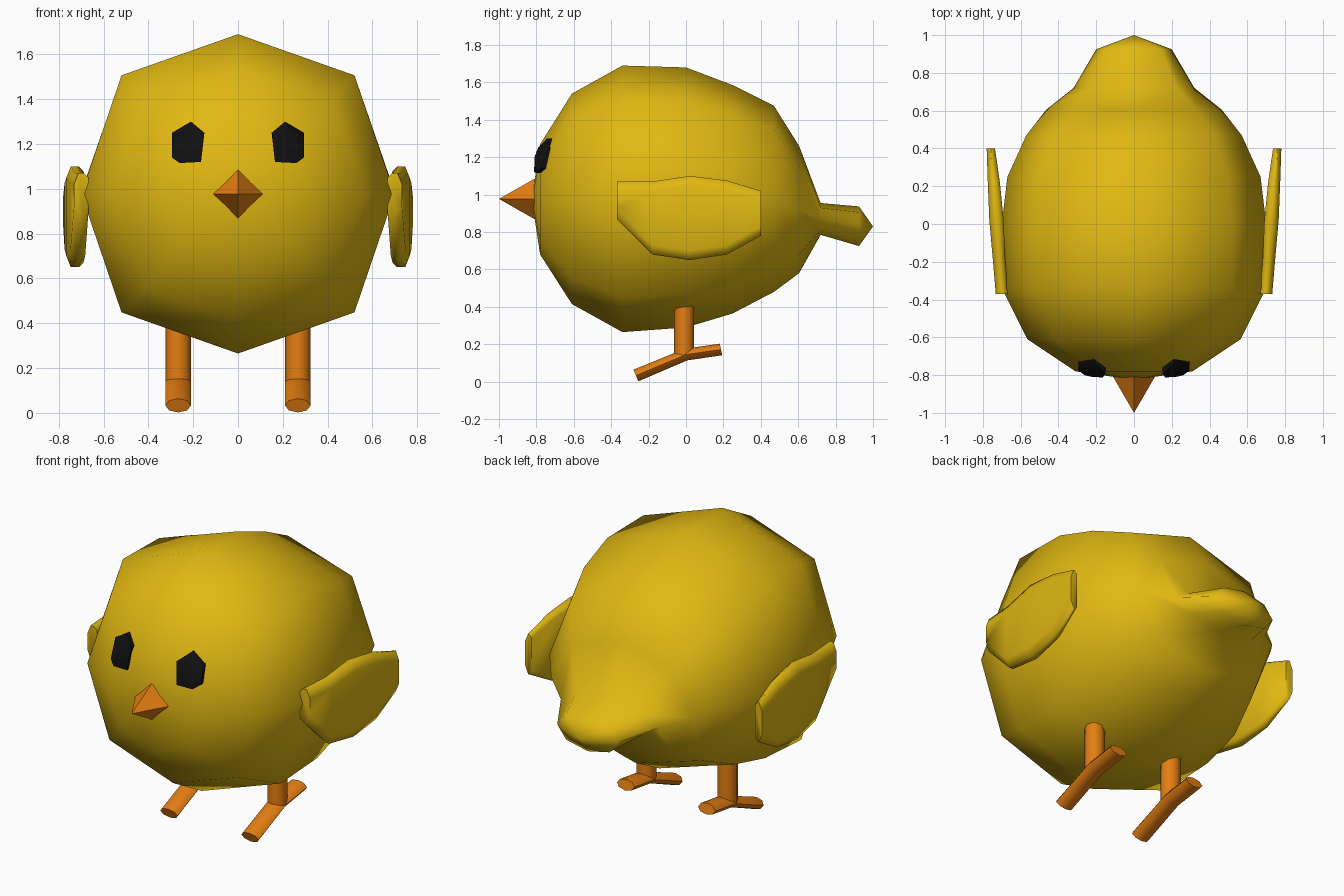
import bpy, bmesh
from math import sin, cos, pi, hypot

if "Cube" in bpy.data.objects:
    bpy.data.objects.remove(bpy.data.objects["Cube"])


def material(name, rgb):
    m = bpy.data.materials.new(name)
    m.diffuse_color = (*rgb, 1)
    m.use_nodes = True
    m.node_tree.nodes["Principled BSDF"].inputs["Base Color"].default_value = m.diffuse_color
    return m


YELLOW = material("yellow", (0.75, 0.48, 0.006))
ORANGE = material("orange", (0.78, 0.21, 0.006))
BLACK = material("black", (0.005, 0.005, 0.005))


def loft(name, rings, mat, poles=(None, None), smooth=None):
    """Skin equal-length rings of points; close ends with poles or caps."""
    bm = bmesh.new()
    loops = [[bm.verts.new(p) for p in r] for r in rings]
    n = len(loops[0])
    for a, b in zip(loops, loops[1:]):
        for i in range(n):
            j = (i + 1) % n
            bm.faces.new((a[i], a[j], b[j], b[i]))
    for loop, pole in zip((loops[0], loops[-1]), poles):
        if pole is None:
            bm.faces.new(loop)
        else:
            v = bm.verts.new(pole)
            for i in range(n):
                bm.faces.new((loop[i], loop[(i + 1) % n], v))
    bmesh.ops.recalc_face_normals(bm, faces=bm.faces)
    me = bpy.data.meshes.new(name)
    bm.to_mesh(me)
    bm.free()
    me.materials.append(mat)
    ob = bpy.data.objects.new(name, me)
    bpy.context.collection.objects.link(ob)
    if smooth is not None:
        bpy.ops.object.select_all(action='DESELECT')
        ob.select_set(True)
        bpy.context.view_layer.objects.active = ob
        bpy.ops.object.shade_smooth_by_angle(angle=smooth)
    return ob


def circle(n=8):
    return [(sin(2 * pi * i / n), cos(2 * pi * i / n)) for i in range(n)]


# Body and tail: (y, half width, bottom z, top z)
profile = [(-.78, .31, .68, 1.27), (-.61, .565, .415, 1.54), (-.34, .70, .265, 1.69),
           (0, .70, .29, 1.68), (.25, .67, .365, 1.585), (.47, .57, .48, 1.475),
           (.605, .465, .58, 1.26), (.72, .32, .785, .955), (.925, .2, .725, .937)]
rings = []
for y, w, lo, hi in profile:
    c, h = (lo + hi) / 2, (hi - lo) / 2
    k = 1.05 if y < .6 else 1      # diagonals slightly fuller
    rings.append([(s * w * (k if abs(s * t) > .1 else 1), y,
                   c + t * h * (k if abs(s * t) > .1 else 1)) for s, t in circle()])
loft("body", rings, YELLOW, ((0, -.825, .975), (0, 1, .83)), pi)

# Beak
base = [(s * .11, -.81, .977 + t * .108) for s, t in circle(4)]
loft("beak", [base], ORANGE, (None, (0, -1, .977)))


def face_y(x, z):
    """Depth of the body front at a point."""
    r = hypot(x, z - .975)
    return -.825 + .15 * r if r < .3 else -.78 + .65 * (r - .3)


wing = [(-.37, .668, .732, .87, 1.07), (-.18, .682, .748, .68, 1.07), (.02, .69, .766, .65, 1.1),
        (.22, .71, .774, .68, 1.075), (.40, .736, .78, .78, 1.02)]
eye = [(.21, 1.30), (.295, 1.25), (.295, 1.14), (.26, 1.115), (.165, 1.12), (.15, 1.25)]

for side, s in (("left", -1), ("right", 1)):
    # Eyes follow the curve of the face
    eye_rings = [[(s * x, face_y(x, z) + d, z) for x, z in eye] for d in (.03, -.02)]
    loft(side + "_eye", eye_rings, BLACK, (None, (s * .22, -.81, 1.2)), .9)

    # Wings: thin slabs with a rounded outer face, leaning outward to the rear
    rings = []
    for y, xi, xo, lo, hi in wing:
        e = .02
        rings.append([(s * xi, y, lo + e), (s * (xi + e), y, lo), (s * (xo - e), y, lo),
                      (s * xo, y, lo + .05), (s * xo, y, hi - .05),
                      (s * (xo - e), y, hi), (s * (xi + e), y, hi), (s * xi, y, hi - e)])
    loft(side + "_wing", rings, YELLOW, smooth=1.2)

    # Legs
    leg = [[(s * .267 + a * .057, -.01 + b * .054, z) for a, b in circle()] for z in (.14, .44)]
    loft(side + "_leg", leg, ORANGE, smooth=.9)

    # Feet: bent flattened tube, (y, z, slope of the end cut)
    foot = [(-.268, .033, -.4), (0, .145, -.2), (.187, .172, -.2)]
    rings = [[(s * .267 + a * .057, y + b * .033 * k, z + b * .031) for a, b in circle()]
             for y, z, k in foot]
    loft(side + "_foot", rings, ORANGE, smooth=.9)
